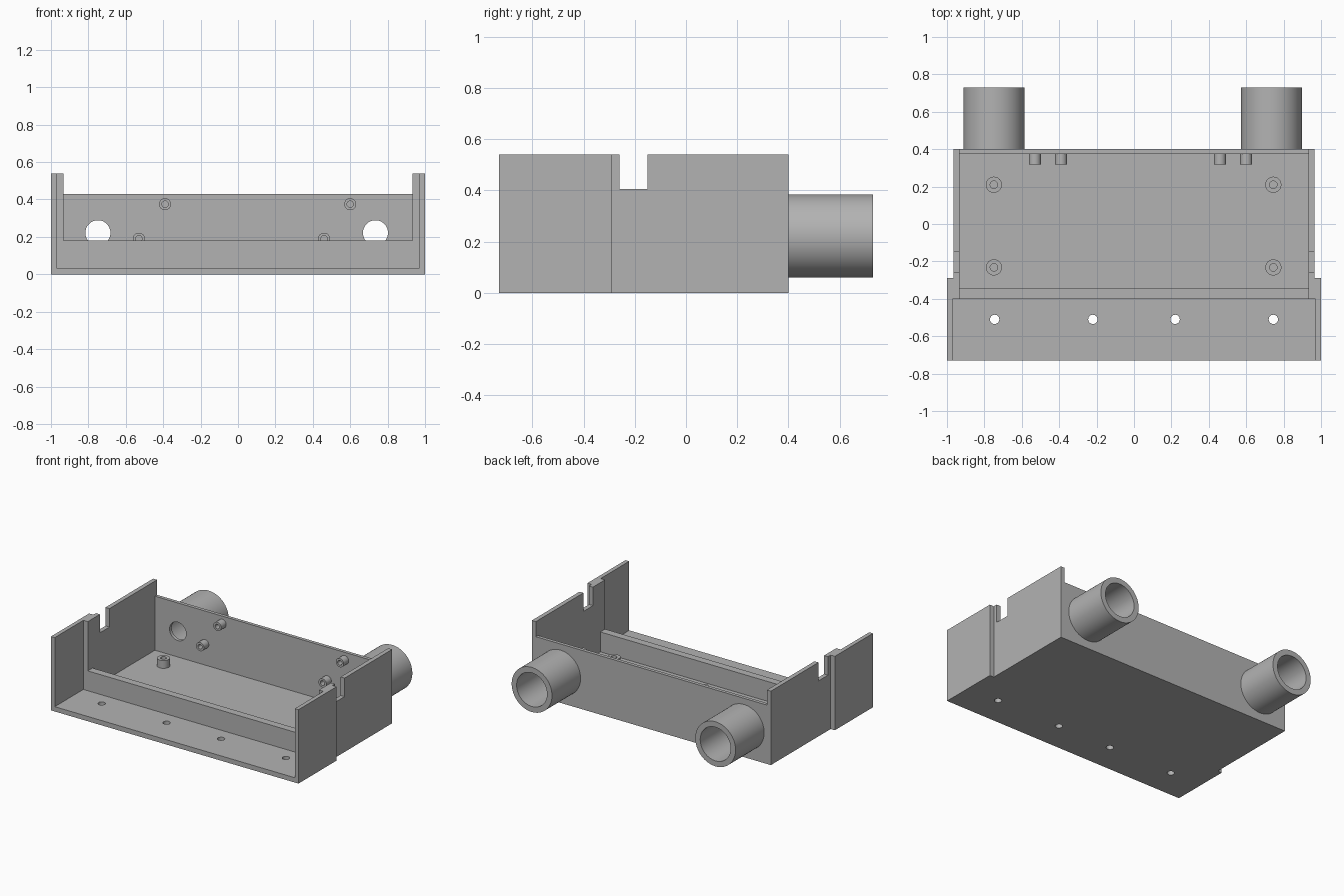
import bpy, bmesh
from math import radians, sin, cos, tau
from mathutils import Matrix, Vector

cube = bpy.data.objects.get("Cube")
if cube:
    bpy.data.objects.remove(cube, do_unlink=True)

grey = bpy.data.materials.new("plain grey")
grey.use_nodes = True
colour = (0.45, 0.45, 0.45, 1)
grey.diffuse_color = colour
grey.node_tree.nodes["Principled BSDF"].inputs["Base Color"].default_value = colour

TOP, FLOOR, BACK, INNER = 0.54, 0.035, 0.40, 0.934
BACK_INNER = 0.375
TO_Z = Matrix.Identity(4)
TO_BACK = Matrix.Rotation(radians(-90), 4, 'X')    # local z -> +y
TO_FRONT = Matrix.Rotation(radians(90), 4, 'X')    # local z -> -y


def finish(name, bm):
    bmesh.ops.recalc_face_normals(bm, faces=bm.faces)
    mesh = bpy.data.meshes.new(name)
    bm.to_mesh(mesh)
    bm.free()
    mesh.materials.append(grey)
    obj = bpy.data.objects.new(name, mesh)
    bpy.context.collection.objects.link(obj)
    return obj


def prism(name, points, direction):
    """Extrude a closed outline of 3D points along a direction."""
    bm = bmesh.new()
    face = bm.faces.new([bm.verts.new(p) for p in points])
    ext = bmesh.ops.extrude_face_region(bm, geom=[face], use_keep_orig=True)
    verts = [e for e in ext["geom"] if isinstance(e, bmesh.types.BMVert)]
    bmesh.ops.translate(bm, vec=Vector(direction), verts=verts)
    return finish(name, bm)


def box(name, x0, x1, y0, y1, z0, z1):
    return prism(name, [(x0, y0, z0), (x1, y0, z0), (x1, y1, z0), (x0, y1, z0)],
                 (0, 0, z1 - z0))


def rod(name, base, turn, radius, length, n=48):
    ring = [Vector((radius * cos(tau * i / n), radius * sin(tau * i / n), 0))
            for i in range(n)]
    return prism(name, [Vector(base) + turn @ p for p in ring],
                 turn @ Vector((0, 0, length)))


def tube(name, base, turn, outer, inner, length, n=64):
    """Hollow cylinder standing on base."""
    bm = bmesh.new()
    rings = []
    for r, h in ((outer, 0), (outer, length), (inner, length), (inner, 0)):
        rings.append([bm.verts.new(Vector(base) + turn @ Vector(
            (r * cos(tau * i / n), r * sin(tau * i / n), h))) for i in range(n)])
    for k in range(4):
        a, b = rings[k], rings[(k + 1) % 4]
        for i in range(n):
            j = (i + 1) % n
            bm.faces.new((a[i], a[j], b[j], b[i]))
    obj = finish(name, bm)
    smooth(obj)
    return obj


def smooth(obj):
    bpy.ops.object.select_all(action='DESELECT')
    obj.select_set(True)
    bpy.context.view_layer.objects.active = obj
    bpy.ops.object.shade_smooth_by_angle(angle=radians(30))


def cut(obj, cutter):
    """Subtract the cutter and remove it."""
    cutter.hide_render = True
    mod = obj.modifiers.new("cut", 'BOOLEAN')
    mod.operation, mod.solver, mod.object = 'DIFFERENCE', 'EXACT', cutter
    bpy.ops.object.select_all(action='DESELECT')
    bpy.context.view_layer.objects.active = obj
    obj.select_set(True)
    bpy.ops.object.modifier_apply(modifier=mod.name)
    bpy.data.objects.remove(cutter, do_unlink=True)


# Housing block: wider at the front, stepped in behind
half = [(1, -0.73), (1, -0.29), (0.966, -0.29), (0.966, BACK)]
outline = half + [(-x, y) for x, y in reversed(half)]
housing = prism("housing", [(x, y, 0) for x, y in outline], (0, 0, TOP))

# Main tray, with the low front divider and the lower back wall
section = [(-0.5, 0.6), (-0.5, 0.18), (-0.345, 0.18), (-0.345, FLOOR),
           (BACK_INNER, FLOOR), (BACK_INNER, 0.43), (0.5, 0.43), (0.5, 0.6)]
cut(housing, prism("tray_cutter", [(-INNER, y, z) for y, z in section],
                   (2 * INNER, 0, 0)))
# Open front shelf
cut(housing, box("shelf_cutter", -0.97, 0.97, -0.8, -0.40, FLOOR, 0.6))
# Slots in the tops of both side walls
for s in (-1, 1):
    cut(housing, box("slot_cutter", s - 0.2, s + 0.2, -0.26, -0.15, 0.405, 0.6))
# Screw holes through the shelf
for x in (-0.745, -0.22, 0.22, 0.745):
    cut(housing, rod("screw_cutter", (x, -0.51, -0.1), TO_Z, 0.025, 0.3, 24))

# Back pipes and the smaller openings behind them
for side, x in (("right", -0.749), ("left", 0.735)):
    cut(housing, rod("opening_cutter", (x, 0.3, 0.222), TO_BACK, 0.067, 0.2))
    tube(side + "_pipe", (x, BACK - 0.005, 0.222), TO_BACK, 0.163, 0.123, 0.335)
smooth(housing)

# Hollow pegs on the inside of the back wall
for i, (x, z) in enumerate([(-0.53, 0.19), (-0.39, 0.375),
                            (0.46, 0.19), (0.60, 0.375)]):
    tube(f"wall_peg_{i + 1}", (x, BACK_INNER + 0.005, z), TO_FRONT,
         0.032, 0.017, 0.062, 32)

# Hollow standoffs on the floor
for x in (-0.749, 0.745):
    for y in (-0.232, 0.21):
        tube("floor_standoff", (x, y, FLOOR - 0.005), TO_Z, 0.043, 0.02, 0.062, 32)
